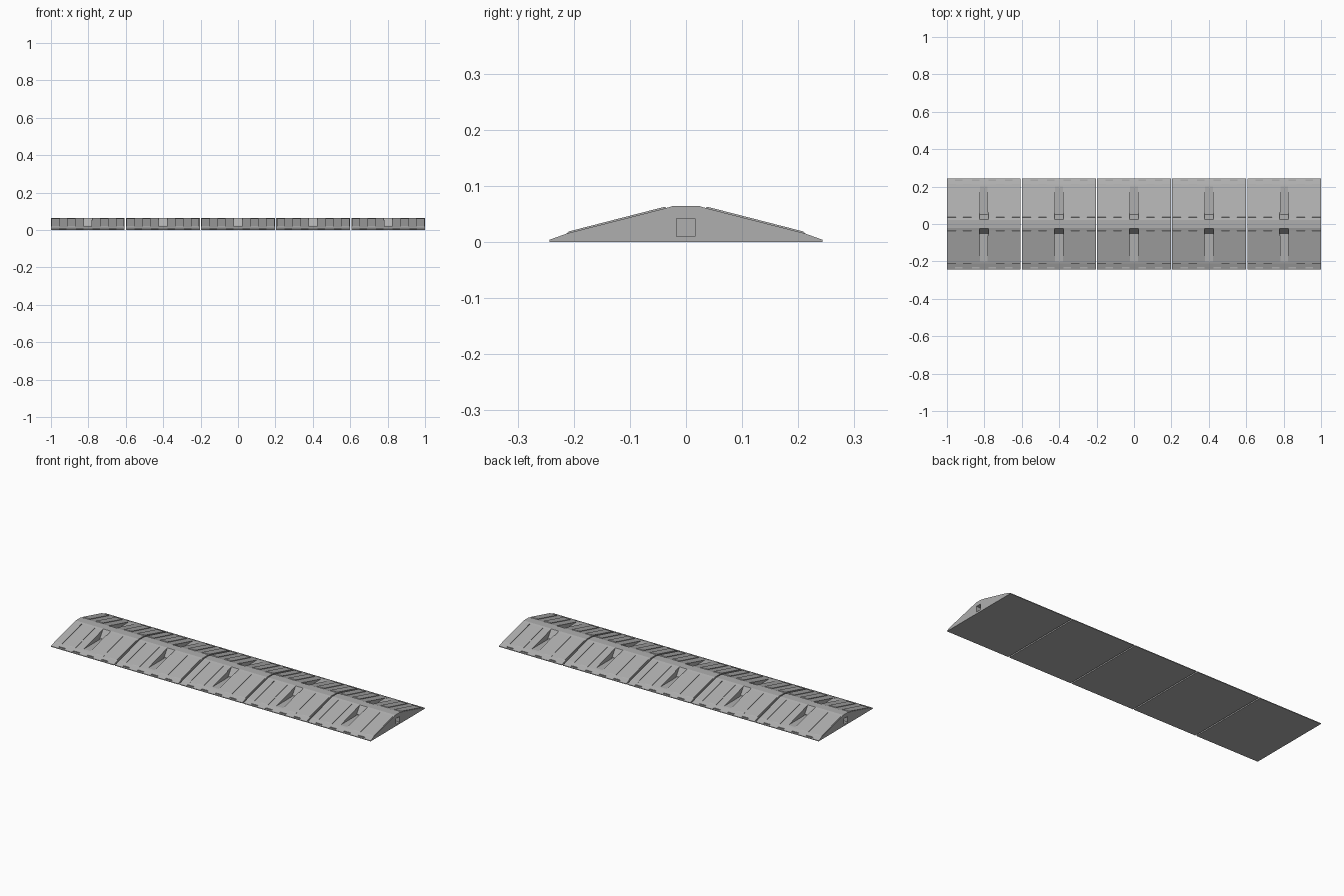
import bpy, bmesh

if "Cube" in bpy.data.objects:
    bpy.data.objects.remove(bpy.data.objects["Cube"])

WIDTH = 0.394
PITCH = (2 - WIDTH) / 4


def add_prism(bm, profile, x0, x1):
    """Extrude a (y, z) outline along x into the given bmesh."""
    a = [bm.verts.new((x0, y, z)) for y, z in profile]
    b = [bm.verts.new((x1, y, z)) for y, z in profile]
    n = len(profile)
    faces = [bm.faces.new(a), bm.faces.new(b[::-1])]
    for i in range(n):
        j = (i + 1) % n
        faces.append(bm.faces.new((a[j], a[i], b[i], b[j])))
    bmesh.ops.recalc_face_normals(bm, faces=faces)


def to_object(bm, name):
    me = bpy.data.meshes.new(name)
    bm.to_mesh(me)
    bm.free()
    ob = bpy.data.objects.new(name, me)
    bpy.context.collection.objects.link(ob)
    return ob


def flip(profile, s):
    return [(y * s, z) for y, z in profile]


rubber = bpy.data.materials.new("dark_rubber")
rubber.diffuse_color = (0.43, 0.43, 0.43, 1)
rubber.use_nodes = True
rubber.node_tree.nodes["Principled BSDF"].inputs["Base Color"].default_value = rubber.diffuse_color

# Ramp body with thin lips and a flat ridge
half = [(0.243, 0.0), (0.243, 0.004), (0.211, 0.0155), (0.035, 0.0605),
        (0.022, 0.0645)]
bm = bmesh.new()
add_prism(bm, half + flip(half[::-1], -1), -WIDTH / 2, WIDTH / 2)
body = to_object(bm, "ramp_body")

# Bolt channels, end sockets and lip notches
channel = [(0.201, 0.018), (0.05, 0.018), (0.05, 0.09), (0.201, 0.09)]
bolt_well = [(0.062, 0.018), (0.054, 0.018), (0.024, 0.0639), (0.024, 0.09),
             (0.062, 0.09)]
socket = [(-0.017, 0.01), (0.016, 0.01), (0.016, 0.042), (-0.017, 0.042)]
notch = [(0.239, 0.003), (0.231, 0.003), (0.231, 0.03), (0.239, 0.03)]
cuts = []
for s in (-1, 1):
    cuts.append((flip(channel, s), -0.021, 0.021))
    cuts.append((flip(bolt_well, s), -0.024, 0.024))
    cuts.append((socket, s * WIDTH / 2 - 0.025, s * WIDTH / 2 + 0.025))
    for x in (-0.133, -0.044, 0.044, 0.133):
        cuts.append((flip(notch, s), x - 0.02, x + 0.02))
for i, (profile, x0, x1) in enumerate(cuts):
    bm = bmesh.new()
    add_prism(bm, profile, x0, x1)
    cutter = to_object(bm, f"cutter_{i}")
    cutter.hide_render = True
    mod = body.modifiers.new("cut", 'BOOLEAN')
    mod.operation = 'DIFFERENCE'
    mod.solver = 'EXACT'
    mod.object = cutter
bpy.context.view_layer.update()
deps = bpy.context.evaluated_depsgraph_get()
mesh = bpy.data.meshes.new_from_object(body.evaluated_get(deps))
for ob in list(bpy.data.objects):
    bpy.data.objects.remove(ob)

# Raised tread pads on both slopes
pad = [(0.214, 0.0135), (0.209, 0.0187), (0.038, 0.0627), (0.034, 0.06)]
bm = bmesh.new()
for s in (-1, 1):
    for x in (-0.172, -0.088, 0.088, 0.172):
        add_prism(bm, flip(pad, s), x - 0.022, x + 0.022)
pads = bpy.data.meshes.new("tread_pads")
bm.to_mesh(pads)
bm.free()

# Five modules in a row
for me in (mesh, pads):
    me.materials.clear()
    me.materials.append(rubber)
for i in range(5):
    for name, me in (("ramp_module", mesh), ("tread_pads", pads)):
        ob = bpy.data.objects.new(f"{name}_{i + 1}", me)
        ob.location.x = (i - 2) * PITCH
        bpy.context.collection.objects.link(ob)
